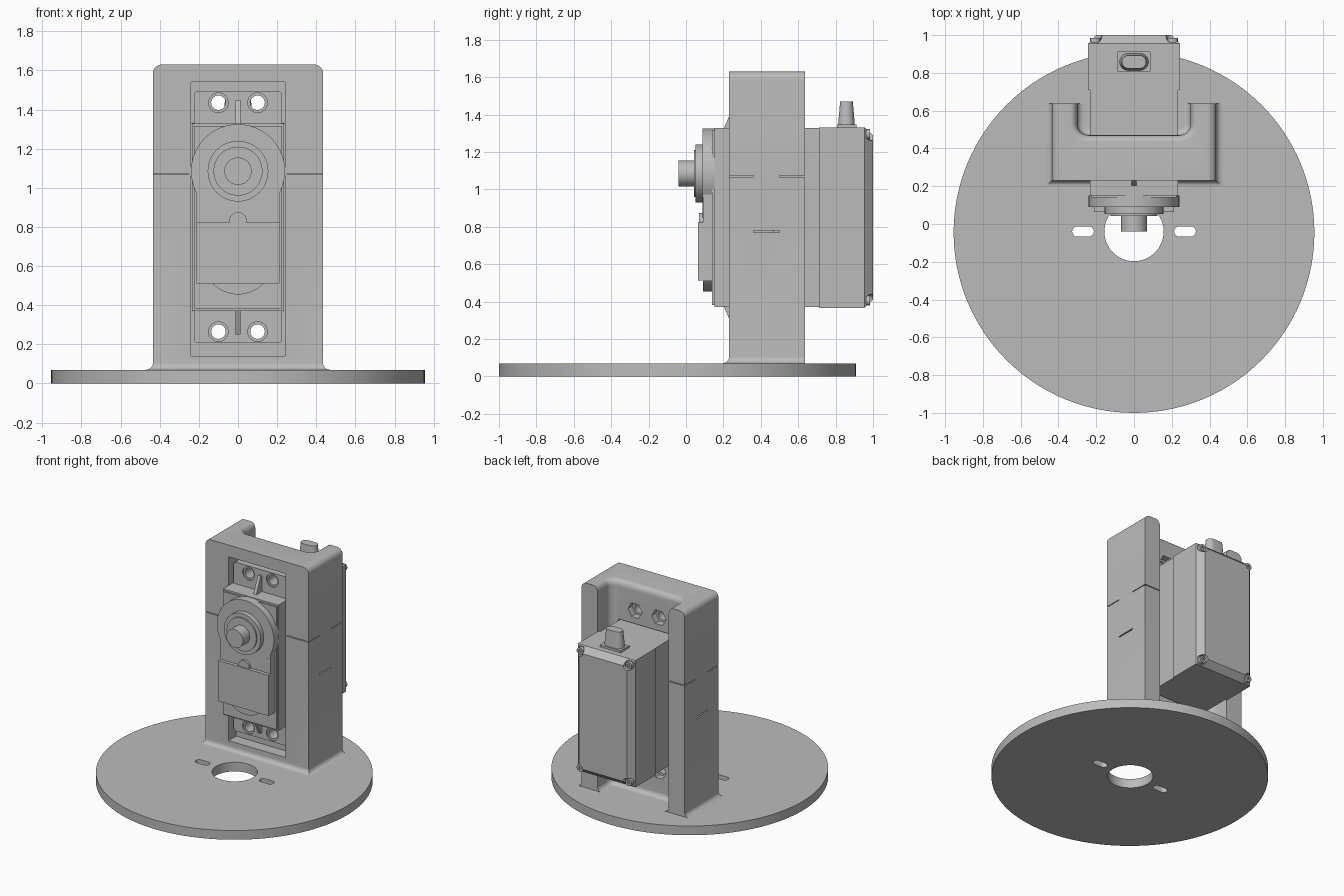
import bpy, bmesh
from math import sin, cos, pi, sqrt, radians

if "Cube" in bpy.data.objects:
    bpy.data.objects.remove(bpy.data.objects["Cube"])

grey = bpy.data.materials.new("plain grey")
grey.use_nodes = True
GREY = (0.5, 0.5, 0.5, 1)
grey.diffuse_color = GREY
grey.node_tree.nodes["Principled BSDF"].inputs["Base Color"].default_value = GREY


# ---------- helpers ----------
def loft(name, rings):
    """Closed skin through rings of 3D points, capped at both ends."""
    bm = bmesh.new()
    loops = [[bm.verts.new(p) for p in ring] for ring in rings]
    n = len(loops[0])
    for a, b in zip(loops, loops[1:]):
        for i in range(n):
            j = (i + 1) % n
            bm.faces.new((a[i], a[j], b[j], b[i]))
    bm.faces.new(loops[0])
    bm.faces.new(loops[-1])
    bmesh.ops.recalc_face_normals(bm, faces=bm.faces)
    mesh = bpy.data.meshes.new(name)
    bm.to_mesh(mesh)
    bm.free()
    mesh.materials.append(grey)
    ob = bpy.data.objects.new(name, mesh)
    bpy.context.collection.objects.link(ob)
    return ob


def prism(name, pts, a, b, axis="y"):
    """Extrude a flat outline from a to b along an axis."""
    place = {"x": lambda p, t: (t, p[0], p[1]),
             "y": lambda p, t: (p[0], t, p[1]),
             "z": lambda p, t: (p[0], p[1], t)}[axis]
    return loft(name, [[place(p, t) for p in pts] for t in (a, b)])


def box(name, x0, x1, y0, y1, z0, z1):
    return prism(name, [(x0, z0), (x1, z0), (x1, z1), (x0, z1)], y0, y1)


def circle(u, v, r, n=48):
    return [(u + r * cos(2 * pi * i / n), v + r * sin(2 * pi * i / n)) for i in range(n)]


def rounded(u, v, w, h, r, n=8):
    """Rounded rectangle with half sizes w and h."""
    pts = []
    for k, (su, sv) in enumerate(((1, 1), (-1, 1), (-1, -1), (1, -1))):
        for i in range(n + 1):
            t = pi / 2 * (k + i / n)
            pts.append((u + su * (w - r) + r * cos(t), v + sv * (h - r) + r * sin(t)))
    return pts


def cut(ob, *cutters):
    """Subtract each cutter and delete it."""
    bpy.context.view_layer.objects.active = ob
    for c in cutters:
        m = ob.modifiers.new("cut", "BOOLEAN")
        m.operation, m.solver, m.object = "DIFFERENCE", "EXACT", c
        bpy.ops.object.modifier_apply(modifier=m.name)
        bpy.data.objects.remove(c)


# ---------- round base ----------
base = prism("base_disc", circle(0, -0.045, 0.955, 128), 0, 0.07, "z")
cut(base, prism("bore", circle(0, -0.04, 0.157), -0.1, 0.2, "z"),
    *[prism("slot", rounded(s * 0.27, -0.04, 0.057, 0.027, 0.026), -0.1, 0.2, "z")
      for s in (-1, 1)])


# ---------- U-shaped bracket ----------
def u_profile(z, side, front, inner):
    """Top outline of the bracket; each wall can be pushed outwards."""
    X, F, B = 0.435 + side, 0.23 - front, 0.637
    w, r = 0.30 - inner, 0.06 - inner
    pts = [(-X, B), (-X, F), (X, F), (X, B), (w, B)]
    arc = [(0.24 + r * cos(t), 0.53 - r * sin(t)) for t in [pi / 2 * i / 8 for i in range(9)]]
    pts += arc + [(-x, y) for x, y in reversed(arc)] + [(-w, B)]
    return [(x, y, z) for x, y in pts]


rings = [u_profile(0.05, 0.035, 0.035, 0.035)]
for i in range(9):                               # flare into the base
    t = pi / 2 * i / 8
    o = 0.035 * (1 - sin(t))
    rings.append(u_profile(0.07 + 0.035 * (1 - cos(t)), o, o, o))
for i in range(9):                               # rounded top edges
    t = pi / 2 * i / 8
    o = -0.045 * (1 - cos(t))
    rings.append(u_profile(1.585 + 0.045 * sin(t), o, 0, o * 0.8))
bracket = loft("bracket", rings)

HOLES = [(x, z) for x in (-0.1, 0.1) for z in (0.265, 1.435)]


def screw_bores():
    return [prism("bore", circle(x, z, 0.037, 32), 0.1, 0.6) for x, z in HOLES]


cut(bracket,
    box("window", -0.24, 0.24, 0.1, 0.32, 0.14, 1.54),
    box("opening", -0.241, 0.241, 0.1, 0.6, 0.362, 1.335),
    *screw_bores(),
    *[prism("nut_pocket", circle(x, z, 0.06, 6), 0.42, 0.6) for x, z in HOLES])
for s in (-1, 1):                                # thin slits in the side walls
    x0, x1 = sorted((s * 0.25, s * 0.5))
    cut(bracket, box("slit", x0, x1, 0.1, 0.36, 1.067, 1.073),
        box("slit", x0, x1, 0.5, 0.7, 1.067, 1.073),
        box("slit", x0, x1, 0.36, 0.5, 0.77, 0.78))

# ---------- motor case ----------
box("motor_body", -0.234, 0.234, 0.152, 0.72, 0.37, 1.328)
box("motor_rear_body", -0.243, 0.243, 0.71, 0.955, 0.367, 1.332)
box("motor_front_step", -0.225, 0.225, 0.14, 0.16, 0.382, 1.315)

# chamfered rear lid with sunken corner screws
lid = loft("rear_lid", [[(sx * (0.243 - d), y, 0.85 + sz * (0.482 - d))
                         for sx, sz in ((-1, -1), (1, -1), (1, 1), (-1, 1))]
                        for y, d in ((0.955, 0), (1.0, 0.042))])
corners = [(sx * 0.205, 0.85 + sz * 0.445) for sx in (-1, 1) for sz in (-1, 1)]
cut(lid, *[prism("recess", circle(x, z, 0.035, 24), 0.962, 1.1) for x, z in corners])
for x, z in corners:
    screw = prism("lid_screw", circle(x, z, 0.027, 24), 0.95, 0.985)
    cut(screw, prism("socket", circle(x, z, 0.013, 6), 0.975, 1.1))

# mounting flange with screw holes and ribs
flange = prism("mounting_flange", rounded(0, 0.85, 0.225, 0.643, 0.02), 0.27, 0.322)
cut(flange, *screw_bores(),
    *[prism("countersink", circle(x, z, 0.05, 32), 0.2, 0.28) for x, z in HOLES])
for s in (-1, 1):
    z0 = 0.85 + s * 0.47
    prism("flange_rib", [(0.2, z0), (0.28, z0), (0.28, z0 + s * 0.13), (0.255, z0 + s * 0.13)],
          -0.012, 0.012, "x")

# ---------- gear cover and output shaft ----------
AXIS = 1.085
prism("gear_cover_round", circle(0, AXIS, 0.24, 96), 0.089, 0.152)
box("gear_cover_lower", -0.212, 0.212, 0.09, 0.15, 0.51, 1.0)
prism("gear_cover_foot", circle(0, 0.635, 0.18, 64), 0.091, 0.151)
box("label_plate", -0.212, 0.212, 0.064, 0.1, 0.512, 0.822)
prism("label_bump", circle(0, 0.83, 0.045, 32), 0.07, 0.1)
for name, r, y0, y1 in (("shaft_collar", 0.155, 0.052, 0.1),
                        ("shaft_ring", 0.125, 0.042, 0.06),
                        ("output_shaft", 0.07, -0.04, 0.05)):
    prism(name, circle(0, AXIS, r), y0, y1)

# ---------- cable outlet ----------
box("cable_seat", -0.088, 0.088, 0.808, 0.912, 1.32, 1.348)
loft("cable_grommet", [[(x, y, z) for x, y in rounded(0, 0.858, w, h, h * 0.98)]
                       for z, w, h in ((1.34, 0.077, 0.045), (1.47, 0.064, 0.034))])

# ---------- shading ----------
bpy.ops.object.select_all(action="DESELECT")
for ob in bpy.context.scene.objects:
    if ob.type == "MESH":
        ob.select_set(True)
        bpy.context.view_layer.objects.active = ob
bpy.ops.object.shade_smooth_by_angle(angle=radians(30))
